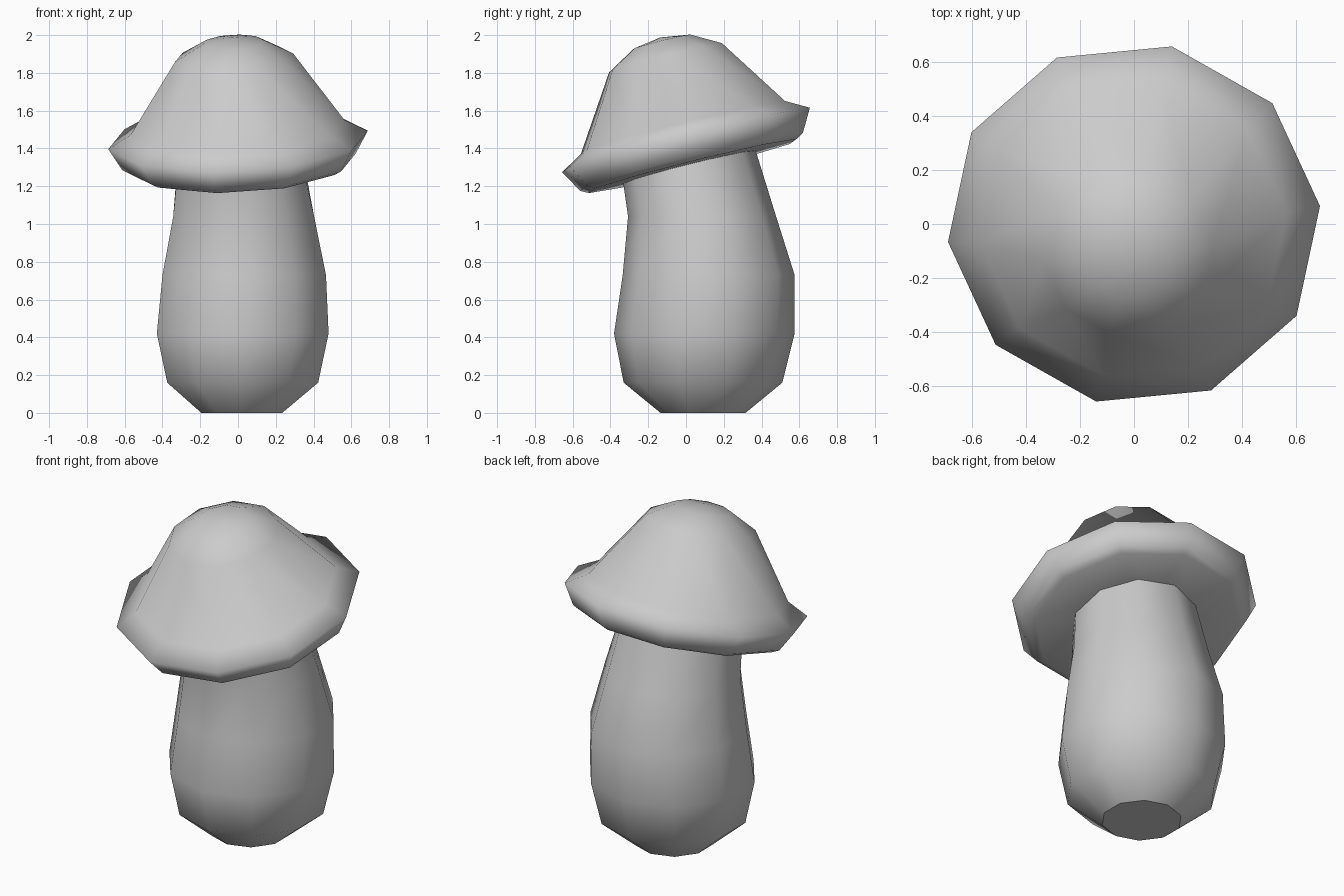
import bpy, bmesh, math
from mathutils import Vector, Matrix

if "Cube" in bpy.data.objects:
    bpy.data.objects.remove(bpy.data.objects["Cube"])

SIDES = 10


def ring(bm, centre, radius, phase, slope=0.0):
    """Ten-sided ring of vertices; slope raises it toward the back."""
    out = []
    for i in range(SIDES):
        a = phase + 2 * math.pi * i / SIDES
        dx, dy = radius * math.cos(a), radius * math.sin(a)
        out.append(bm.verts.new((centre[0] + dx, centre[1] + dy, centre[2] + slope * dy)))
    return out


def loft(bm, rings):
    for a, b in zip(rings, rings[1:]):
        for i in range(SIDES):
            j = (i + 1) % SIDES
            bm.faces.new((a[i], a[j], b[j], b[i]))


def finish(bm, name, matrix=Matrix()):
    bm.normal_update()
    bmesh.ops.recalc_face_normals(bm, faces=bm.faces)
    mesh = bpy.data.meshes.new(name)
    bm.to_mesh(mesh)
    bm.free()
    obj = bpy.data.objects.new(name, mesh)
    obj.matrix_world = matrix
    bpy.context.collection.objects.link(obj)
    return obj


# Stem: bulging body that leans forward, top ring tilted to meet the cap
bm = bmesh.new()
stem_rings = [  # x, y, z, radius, slope
    (0.02, 0.09, 0.00, 0.225, 0.0),
    (0.025, 0.09, 0.16, 0.42, 0.0),
    (0.025, 0.097, 0.42, 0.478, 0.0),
    (0.033, 0.12, 0.73, 0.455, 0.0),
    (0.03, 0.085, 1.04, 0.392, 0.0),
    (0.013, 0.012, 1.33, 0.348, 0.25),
]
rings = [ring(bm, (x, y, z), r, math.radians(18), s) for x, y, z, r, s in stem_rings]
loft(bm, rings)
for f in bm.faces:
    f.smooth = True
bm.faces.new(rings[0][::-1])   # flat foot
bm.faces.new(rings[-1])        # hidden top
finish(bm, "stem")

# Cap: lathe-like dome with a flared lip and flat underside, tilted forward
bm = bmesh.new()
profile = [(0.16, 0.535), (0.315, 0.449), (0.57, 0.068), (0.692, 0.0),
           (0.622, -0.12), (0.58, -0.143), (0.30, -0.145)]
rings = [ring(bm, (0, 0, h), r, math.radians(6)) for r, h in profile]
loft(bm, rings)
apex = bm.verts.new((0, 0, 0.56))
under = bm.verts.new((0, 0, -0.145))
for tip, loop in ((apex, rings[0]), (under, rings[-1])):
    for i in range(SIDES):
        bm.faces.new((loop[i], loop[(i + 1) % SIDES], tip))
for f in bm.faces:
    f.smooth = True
axis = Vector((-0.047, -0.25, 1.0)).normalized()
tilt = Vector((0, 0, 1)).rotation_difference(axis).to_matrix().to_4x4()
finish(bm, "cap", Matrix.Translation((0, 0, 1.445)) @ tilt)
